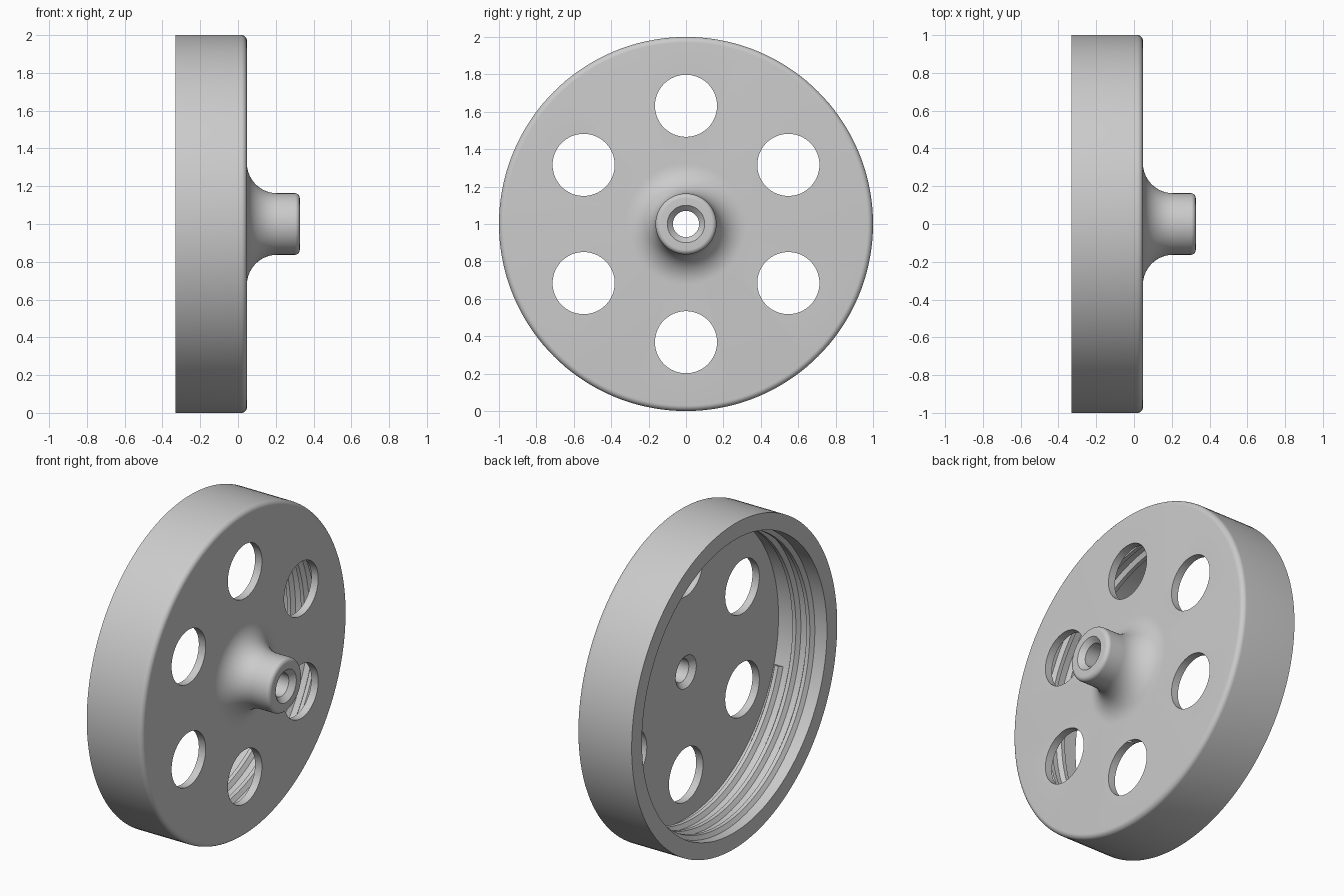
import bpy, bmesh
from math import sin, cos, pi, radians

cube = bpy.data.objects.get("Cube")
if cube:
    bpy.data.objects.remove(cube)

grey = bpy.data.materials.new("light grey")
grey.use_nodes = True
colour = (0.6, 0.6, 0.6, 1)
grey.diffuse_color = colour
grey.node_tree.nodes["Principled BSDF"].inputs["Base Color"].default_value = colour

CENTRE_Z = 1.0
BACK, PLATE_IN, PLATE_OUT, HUB_END = -0.33, 0.0, 0.047, 0.327
BORE, HUB_R, INNER_R = 0.07, 0.163, 0.9


def arc(x, r, rx, rr, start, end, steps=8):
    """Points (x, radius) along an elliptical arc, angles in degrees."""
    angles = [radians(start + (end - start) * i / steps) for i in range(steps + 1)]
    return [(x + rx * cos(a), r + rr * sin(a)) for a in angles]


def sweep(name, section, steps, turns=1.0, pitch=0.0, closed=True):
    """Turn a closed (x, radius) section round the x axis, optionally as a helix."""
    bm = bmesh.new()
    rings = []
    for i in range(steps if closed else steps + 1):
        t = i / steps
        a = 2 * pi * turns * t
        rings.append([bm.verts.new((x + pitch * turns * t, r * sin(a), CENTRE_Z + r * cos(a)))
                      for x, r in section])
    pairs = list(zip(rings, rings[1:])) + ([(rings[-1], rings[0])] if closed else [])
    n = len(section)
    for p, q in pairs:
        for j in range(n):
            k = (j + 1) % n
            bm.faces.new((p[j], p[k], q[k], q[j]))
    if not closed:
        bm.faces.new(rings[0])
        bm.faces.new(rings[-1])
    bmesh.ops.recalc_face_normals(bm, faces=bm.faces)
    mesh = bpy.data.meshes.new(name)
    bm.to_mesh(mesh)
    bm.free()
    mesh.materials.append(grey)
    obj = bpy.data.objects.new(name, mesh)
    bpy.context.collection.objects.link(obj)
    return obj


def select_only(obj):
    bpy.ops.object.select_all(action='DESELECT')
    obj.select_set(True)
    bpy.context.view_layer.objects.active = obj


# Cap body: rim, plate, flared hub and chamfered bore in one turned section
section = [(BACK, INNER_R), (BACK, 1.0)]
section += arc(PLATE_OUT - 0.03, 0.97, 0.03, 0.03, 90, 0)
section += arc(0.207, HUB_R + 0.16, 0.16, 0.16, 180, 270, 14)
section += arc(HUB_END - 0.025, HUB_R - 0.025, 0.025, 0.025, 90, 0)
section += [(HUB_END, 0.1), (HUB_END - 0.03, BORE),
            (PLATE_IN + 0.03, BORE), (PLATE_IN, 0.1), (PLATE_IN, INNER_R)]
body = sweep("cap_body", section, 144)

# Six round holes through the plate
for i in range(6):
    a = i * pi / 3
    bpy.ops.mesh.primitive_cylinder_add(
        vertices=64, radius=0.166, depth=0.3, rotation=(0, pi / 2, 0),
        location=(0.02, 0.632 * sin(a), CENTRE_Z + 0.632 * cos(a)))
    cutter = bpy.context.object
    cutter.name = "hole_cutter"
    cutter.hide_render = True
    cutter.data.materials.append(grey)
    mod = body.modifiers.new("hole", 'BOOLEAN')
    mod.operation, mod.solver, mod.object = 'DIFFERENCE', 'EXACT', cutter
    select_only(body)
    bpy.ops.object.modifier_apply(modifier=mod.name)
    bpy.data.objects.remove(cutter)

# Screw thread winding along the inside of the rim
ridge = [(-0.035, INNER_R + 0.01), (-0.012, INNER_R - 0.025),
         (0.012, INNER_R - 0.025), (0.035, INNER_R + 0.01)]
thread = sweep("inner_thread", [(x + BACK + 0.04, r) for x, r in ridge],
               360, turns=2.7, pitch=0.095, closed=False)

for obj in (body, thread):
    select_only(obj)
    bpy.ops.object.shade_smooth_by_angle(angle=radians(30))
